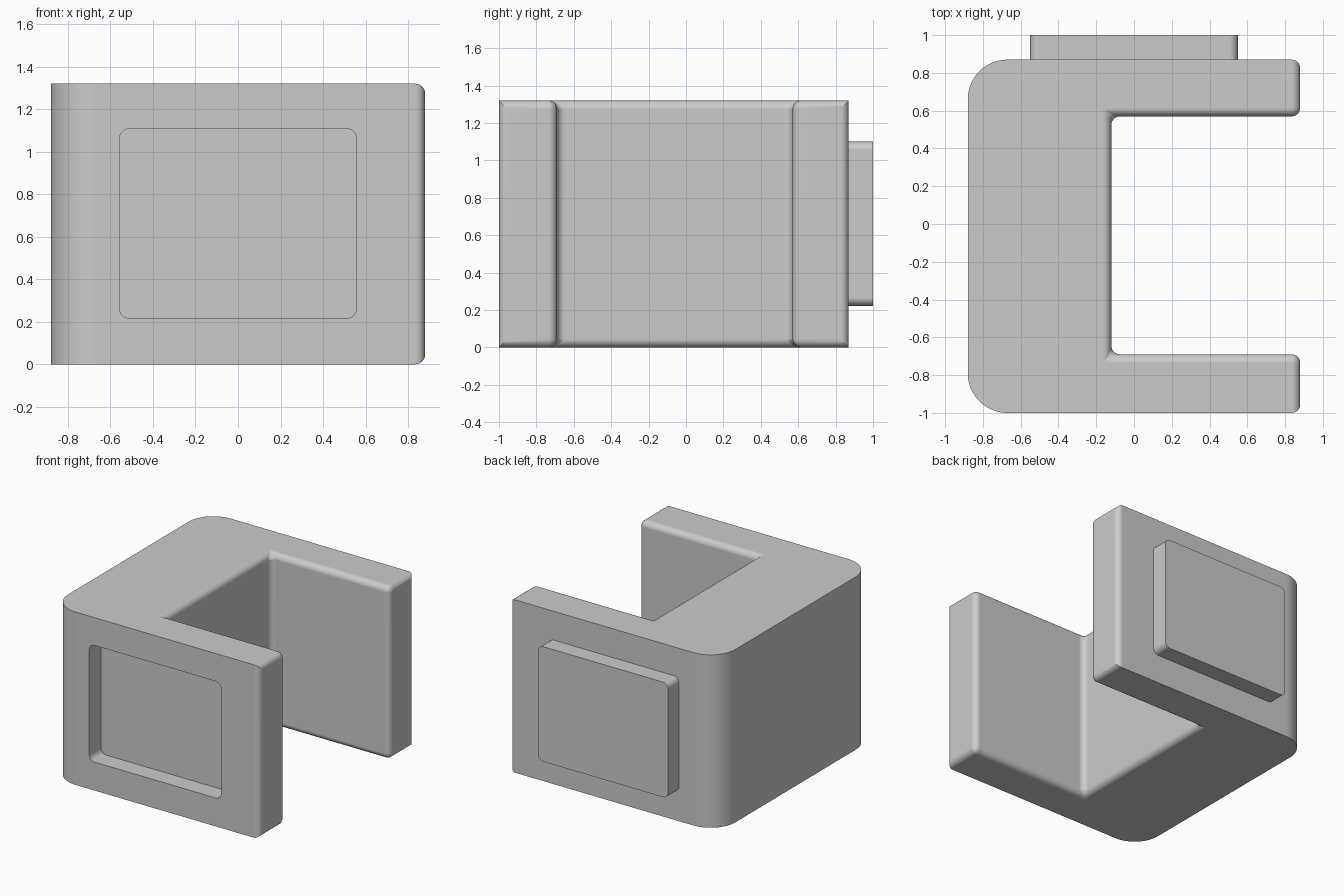
import bpy, bmesh, math
from mathutils import Vector

if "Cube" in bpy.data.objects:
    bpy.data.objects.remove(bpy.data.objects["Cube"])

HEIGHT = 1.32
FRONT, BACK = -1.0, 0.87

grey = bpy.data.materials.new("plain grey")
grey.use_nodes = True
colour = (0.6, 0.6, 0.6, 1)
grey.diffuse_color = colour
grey.node_tree.nodes["Principled BSDF"].inputs["Base Color"].default_value = colour


def prism(points, offset):
    """Extrude a closed outline along an offset vector."""
    bm = bmesh.new()
    face = bm.faces.new([bm.verts.new(p) for p in points])
    ext = bmesh.ops.extrude_face_region(bm, geom=[face])
    verts = [g for g in ext["geom"] if isinstance(g, bmesh.types.BMVert)]
    bmesh.ops.translate(bm, vec=offset, verts=verts)
    bmesh.ops.recalc_face_normals(bm, faces=bm.faces)
    return bm


def round_edges(bm, edges, radius, segments):
    bmesh.ops.bevel(bm, geom=list(edges), offset=radius, segments=segments,
                    profile=0.5, affect='EDGES', clamp_overlap=True)


def finish(bm, name):
    mesh = bpy.data.meshes.new(name)
    bm.to_mesh(mesh)
    bm.free()
    obj = bpy.data.objects.new(name, mesh)
    bpy.context.collection.objects.link(obj)
    mesh.materials.append(grey)
    return obj


def activate(obj):
    bpy.ops.object.select_all(action='DESELECT')
    obj.select_set(True)
    bpy.context.view_layer.objects.active = obj


def smooth(obj):
    activate(obj)
    bpy.ops.object.shade_smooth_by_angle(angle=math.radians(30))
    mod = obj.modifiers.new("flat face normals", 'WEIGHTED_NORMAL')
    mod.keep_sharp = True


def rounded_block(name, half_width, bottom, top, y0, y1):
    """Block along y with its four lengthwise edges rounded."""
    outline = [(-half_width, y0, bottom), (half_width, y0, bottom),
               (half_width, y0, top), (-half_width, y0, top)]
    bm = prism(outline, Vector((0, y1 - y0, 0)))
    along = [e for e in bm.edges
             if abs(e.verts[0].co.y - e.verts[1].co.y) > 0.01]
    round_edges(bm, along, 0.045, 6)
    return finish(bm, name)


# C-shaped body
outline = [(0.88, FRONT), (0.88, -0.69), (-0.12, -0.69), (-0.12, 0.57),
           (0.88, 0.57), (0.88, BACK), (-0.88, BACK), (-0.88, FRONT)]
bm = prism([(x, y, 0) for x, y in outline], Vector((0, 0, HEIGHT)))

# large outer corners
round_edges(bm, [e for e in bm.edges if all(v.co.x < -0.8 for v in e.verts)
                 and abs(e.verts[0].co.z - e.verts[1].co.z) > 0.1], 0.21, 16)

# small fillets around the arm tips and the inner walls
soft = set()
for f in bm.faces:
    c = f.calc_center_median()
    if abs(f.normal.z) < 0.5 and c.x > -0.2 and FRONT + 0.01 < c.y < BACK - 0.01:
        soft.update(f.edges)
round_edges(bm, soft, 0.045, 6)
body = finish(bm, "c_body")

# recess in the front arm
cutter = rounded_block("recess_cutter", 0.557, 0.217, 1.108, FRONT - 0.1, FRONT + 0.14)
cut = body.modifiers.new("recess", 'BOOLEAN')
cut.operation = 'DIFFERENCE'
cut.solver = 'EXACT'
cut.object = cutter
activate(body)
bpy.ops.object.modifier_apply(modifier=cut.name)
bpy.data.objects.remove(cutter)
smooth(body)

# matching raised pad on the back arm
smooth(rounded_block("back_pad", 0.55, 0.222, 1.10, BACK, 1.0))
